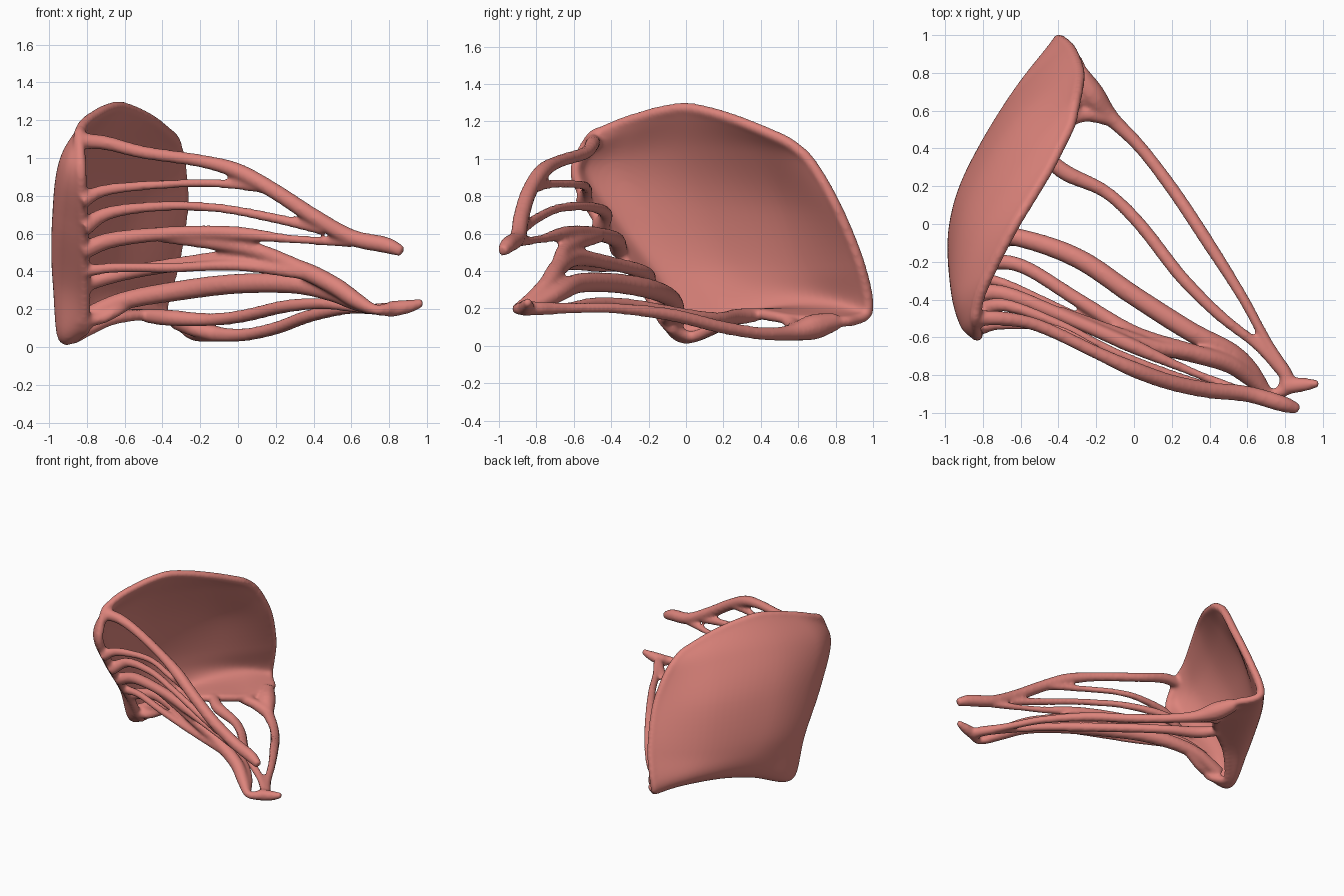
import bpy, bmesh
from mathutils import Vector

parts = []


def spline(pts, n):
    """Catmull-Rom samples through pts, n steps per span."""
    p = [Vector(q) for q in pts]
    p = [2 * p[0] - p[1]] + p + [2 * p[-1] - p[-2]]
    out = []
    for i in range(1, len(p) - 2):
        a, b, c, d = p[i - 1:i + 3]
        for k in range(n):
            t = k / n
            out.append(0.5 * (2 * b + (c - a) * t + (2 * a - 5 * b + 4 * c - d) * t * t
                              + (3 * b - a - 3 * c + d) * t ** 3))
    return out + [p[-2]]


def tube(name, pts):
    """Round cord through (x, y, z, radius) points."""
    s = spline(pts, 6)
    cu = bpy.data.curves.new(name, 'CURVE')
    cu.dimensions = '3D'
    cu.bevel_depth = 1
    cu.bevel_resolution = 3
    cu.use_fill_caps = True
    sp = cu.splines.new('POLY')
    sp.points.add(len(s) - 1)
    for q, v in zip(sp.points, s):
        q.co = (v[0], v[1], v[2], 1)
        q.radius = v[3]
    ob = bpy.data.objects.new(name, cu)
    bpy.context.collection.objects.link(ob)
    parts.append(ob)


# Leaflet: rows from the lower inner flange up to the top edge, front to back
rows = [
    [(-.80, -.09, .10), (-.86, .04, .05), (-.68, .24, .14), (-.48, .38, .17), (-.33, .57, .14), (-.29, .84, .13)],
    [(-.81, -.13, .15), (-.93, -.02, .06), (-.83, .26, .16), (-.68, .52, .20), (-.52, .78, .20), (-.40, .97, .18)],
    [(-.81, -.23, .32), (-.94, -.13, .34), (-.94, .05, .38), (-.85, .30, .40), (-.64, .63, .40), (-.34, .93, .43)],
    [(-.82, -.44, .63), (-.93, -.36, .67), (-.95, -.15, .70), (-.86, .14, .75), (-.62, .52, .76), (-.29, .80, .75)],
    [(-.83, -.59, .92), (-.89, -.53, .96), (-.91, -.34, 1.0), (-.80, -.02, 1.05), (-.56, .36, 1.04), (-.31, .65, 1.0)],
    [(-.84, -.50, 1.12), (-.82, -.39, 1.17), (-.76, -.25, 1.22), (-.63, 0, 1.27), (-.46, .28, 1.20),
     (-.34, .52, 1.10)],
]
across = [spline(r, 8) for r in rows]
cols = [spline(c, 8) for c in zip(*across)]
bm = bmesh.new()
grid = [[bm.verts.new(v) for v in c] for c in cols]
for a, b in zip(grid, grid[1:]):
    for k in range(len(a) - 1):
        bm.faces.new((a[k], a[k + 1], b[k + 1], b[k]))
me = bpy.data.meshes.new("leaflet")
bm.to_mesh(me)
bm.free()
leaf = bpy.data.objects.new("leaflet", me)
bpy.context.collection.objects.link(leaf)
m = leaf.modifiers.new("thick", 'SOLIDIFY')
m.thickness = .055
m.offset = 0
parts.append(leaf)

# Rounded rim around the leaflet
rim = [cols[i][0] for i in range(0, 41, 4)] + [cols[-1][j] for j in range(4, 41, 4)] \
    + [cols[i][-1] for i in range(36, -1, -4)] + [cols[0][j] for j in range(36, -1, -4)]
tube("rim", [(*v, .031) for v in rim])

# Upper cord group, running to the upper tip
tube("cord_a", [(-.84, -.50, 1.09, .045), (-.7, -.50, 1.08, .04), (-.5, -.54, 1.03, .036),
                (-.2, -.68, .985, .036), (0, -.77, .93, .044), (.2, -.84, .82, .044), (.4, -.88, .69, .045),
                (.6, -.90, .58, .045), (.78, -.95, .54, .045), (.87, -.98, .505, .03)])
tube("cord_b", [(-.83, -.55, .77, .045), (-.7, -.53, .83, .032), (-.4, -.56, .86, .025),
                (-.1, -.72, .865, .025), (.15, -.82, .84, .03)])
tube("cord_c", [(-.82, -.46, .63, .05), (-.68, -.43, .71, .036), (-.4, -.53, .745, .028),
                (-.1, -.68, .735, .026), (.2, -.80, .68, .028), (.45, -.88, .62, .03)])
tube("cord_d", [(-.82, -.36, .51, .05), (-.65, -.38, .57, .044), (-.3, -.52, .605, .038),
                (0, -.65, .60, .04), (.3, -.78, .57, .024), (.6, -.90, .555, .03)])

# Lower cord group, running to the lower tip
tube("cord_link", [(-.4, -.46, .58, .03), (-.1, -.58, .55, .042), (.1, -.65, .51, .042),
                   (.28, -.68, .44, .042), (.45, -.72, .36, .042)])
tube("cord_e", [(-.83, -.20, .33, .045), (-.6, -.22, .39, .04), (-.3, -.40, .44, .04),
                (0, -.58, .47, .045), (.3, -.68, .42, .05), (.5, -.74, .33, .05), (.62, -.82, .25, .045),
                (.72, -.90, .20, .03), (.80, -.88, .20, .035)])
tube("cord_f", [(-.86, -.05, .13, .05), (-.62, -.07, .24, .05), (-.3, -.18, .30, .055),
                (0, -.38, .335, .055), (.3, -.57, .335, .055), (.5, -.67, .29, .052), (.61, -.76, .24, .045),
                (.70, -.88, .20, .03)])
tube("cord_g", [(-.82, -.28, .40, .035), (-.65, -.33, .42, .028), (-.35, -.47, .42, .028),
                (0, -.63, .43, .03), (.35, -.71, .39, .035)])
tube("cord_h", [(-.84, -.12, .15, .04), (-.72, -.10, .15, .03), (-.6, -.08, .22, .035)])

# Long cords from the back flange
tube("cord_back", [(-.29, .80, .13, .05), (-.22, .68, .10, .07), (-.12, .56, .07, .045),
                   (.03, .41, .065, .036), (.2, .19, .10, .036), (.38, -.08, .165, .036),
                   (.57, -.38, .20, .03), (.70, -.62, .20, .03), (.80, -.79, .20, .04)])
tube("flange_web", [(-.34, .55, .13, .035), (-.25, .58, .10, .04), (-.12, .56, .07, .045)])
tube("cord_middle", [(-.48, .37, .165, .04), (-.36, .27, .155, .045), (-.15, .17, .145, .036),
                     (.03, 0, .165, .036), (.25, -.28, .215, .036), (.45, -.48, .23, .032),
                     (.65, -.64, .205, .028), (.78, -.78, .20, .03)])
tube("lower_tip", [(.80, -.86, .20, .045), (.90, -.85, .215, .038), (.98, -.845, .235, .02)])
tube("tip_web", [(.78, -.75, .20, .03), (.81, -.82, .20, .04), (.78, -.89, .19, .03)])

# Fuse everything into one smooth tissue surface
bpy.ops.object.select_all(action='DESELECT')
for ob in parts:
    ob.select_set(True)
bpy.context.view_layer.objects.active = leaf
bpy.ops.object.convert(target='MESH')
bpy.ops.object.join()
body = bpy.context.view_layer.objects.active
body.name = "valve_leaflet_with_cords"
r = body.modifiers.new("fuse", 'REMESH')
r.mode = 'VOXEL'
r.voxel_size = .012
s = body.modifiers.new("soften", 'SMOOTH')
s.factor = .5
s.iterations = 10
bpy.ops.object.convert(target='MESH')
bpy.ops.object.shade_smooth()
mat = bpy.data.materials.new("tissue")
mat.diffuse_color = (.72, .23, .20, 1)
body.data.materials.clear()
body.data.materials.append(mat)
